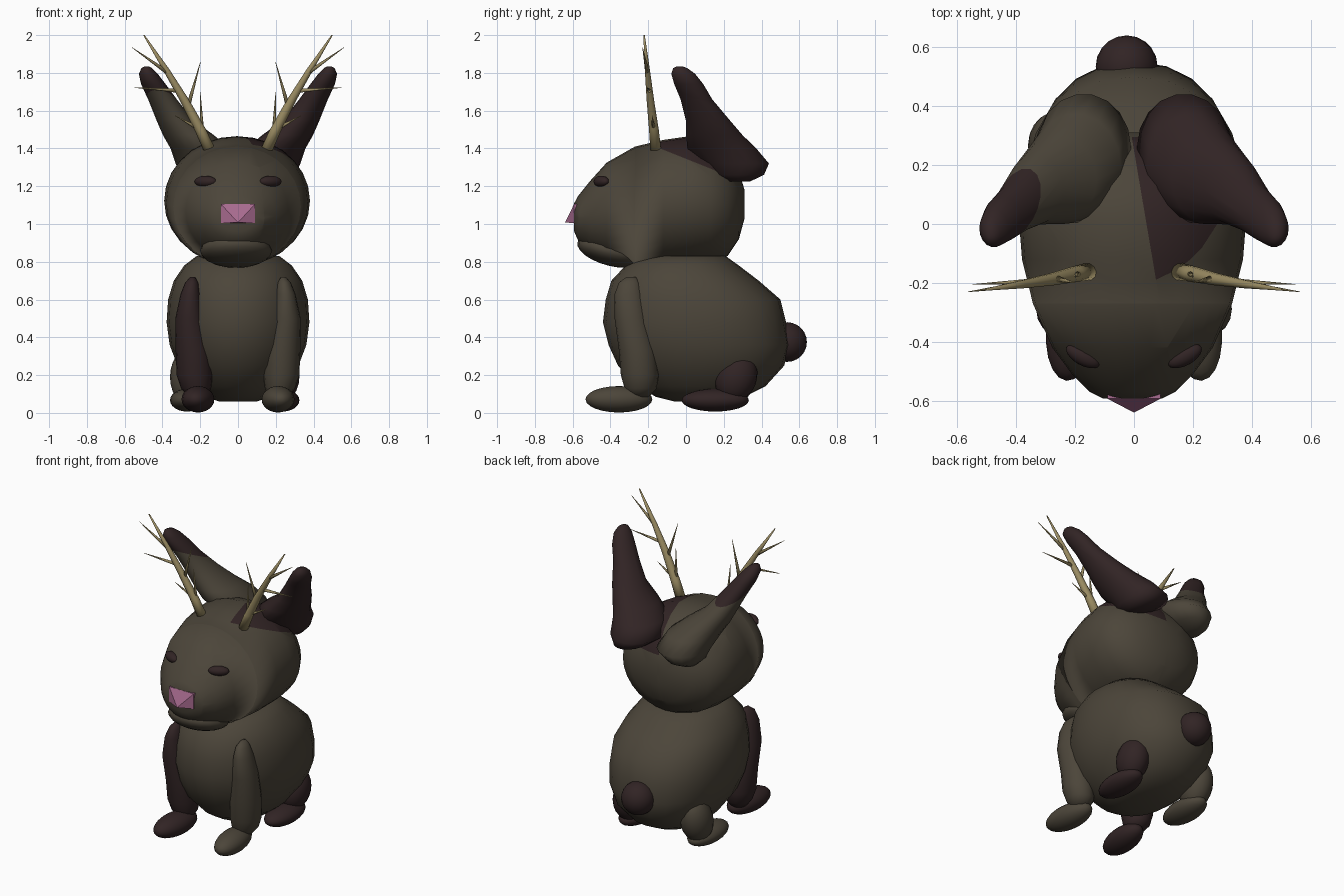
import bpy, bmesh, math
from mathutils import Vector, Matrix, Euler

if "Cube" in bpy.data.objects:
    bpy.data.objects.remove(bpy.data.objects["Cube"])


def material(name, rgb):
    m = bpy.data.materials.new(name)
    m.diffuse_color = (*rgb, 1)
    m.use_nodes = True
    m.node_tree.nodes["Principled BSDF"].inputs["Base Color"].default_value = m.diffuse_color
    return m


OLIVE = material("olive_fur", (0.072, 0.060, 0.042))
DARK = material("dark_fur", (0.031, 0.0175, 0.018))
PINK = material("pink_nose", (0.39, 0.145, 0.275))
HORN = material("tan_antler", (0.33, 0.265, 0.125))


def finish(name, bm, mats, smooth=True):
    bmesh.ops.recalc_face_normals(bm, faces=bm.faces[:])
    me = bpy.data.meshes.new(name)
    bm.to_mesh(me)
    bm.free()
    for m in mats:
        me.materials.append(m)
    for p in me.polygons:
        p.use_smooth = smooth
    ob = bpy.data.objects.new(name, me)
    bpy.context.collection.objects.link(ob)
    return ob


def add_loft(bm, rings, axis="z", n=20, back=1.0):
    """Skin of ellipses: (position on axis, centre a, centre b, radius a, radius b).
    A back value under 1 squares off the +b half."""
    def place(t, a, b):
        return (a, b, t) if axis == "z" else (a, t, b)

    def power(v, e):
        return math.copysign(abs(v) ** e, v)
    loops = []
    for t, ca, cb, ra, rb in rings:
        loop = []
        for i in range(n):
            c, s = math.cos(2 * math.pi * i / n), math.sin(2 * math.pi * i / n)
            e = back if s > 0.01 else 1
            loop.append(bm.verts.new(place(t, ca + ra * power(c, e), cb + rb * power(s, e))))
        loops.append(loop)
    for lo, hi in zip(loops, loops[1:]):
        for i in range(n):
            j = (i + 1) % n
            bm.faces.new((lo[i], lo[j], hi[j], hi[i]))
    for loop, ring in ((loops[0], rings[0]), (loops[-1], rings[-1])):
        pole = bm.verts.new(place(*ring[:3]))
        for i in range(n):
            bm.faces.new((loop[i], loop[(i + 1) % n], pole))


def paint_beyond(bm, planes):
    """Cut along planes (point, normal) and give the faces in front of all of them slot 1."""
    planes = [(Vector(p), Vector(n)) for p, n in planes]
    for p, n in planes:
        bmesh.ops.bisect_plane(bm, geom=bm.verts[:] + bm.edges[:] + bm.faces[:],
                               plane_co=p, plane_no=n)
    for f in bm.faces:
        c = f.calc_center_median()
        f.material_index = int(all((c - p).dot(n) > 0 for p, n in planes))


def loft(name, rings, mats, axis="z", n=20, back=1.0, planes=()):
    bm = bmesh.new()
    add_loft(bm, rings, axis, n, back)
    if planes:
        paint_beyond(bm, planes)
    return finish(name, bm, mats)


def ellipsoid(name, centre, radii, mat, rot=(0, 0, 0)):
    bm = bmesh.new()
    bmesh.ops.create_uvsphere(bm, u_segments=20, v_segments=12, radius=1)
    bm.transform(Matrix.LocRotScale(Vector(centre), Euler(rot), Vector(radii)))
    return finish(name, bm, [mat])


# Body: stacked horizontal ellipses, given as z, front y, back y, half width
body = [(0.06, -0.06, 0.18, 0.10), (0.085, -0.16, 0.31, 0.17), (0.14, -0.25, 0.42, 0.24),
        (0.25, -0.36, 0.52, 0.32), (0.36, -0.41, 0.55, 0.362), (0.48, -0.44, 0.53, 0.378),
        (0.60, -0.425, 0.50, 0.37), (0.70, -0.395, 0.385, 0.34), (0.78, -0.32, 0.28, 0.285),
        (0.83, -0.24, 0.21, 0.22)]
loft("body", [(z, 0, (a + b) / 2, w, (b - a) / 2) for z, a, b, w in body], [OLIVE],
     n=24, back=0.88)

# Head: ellipses along y, given as y, low z, high z, half width; dark patch beside one ear
head = [(-0.592, 0.96, 1.11, 0.10), (-0.57, 0.91, 1.15, 0.145), (-0.51, 0.86, 1.225, 0.205),
        (-0.42, 0.81, 1.325, 0.272), (-0.27, 0.775, 1.41, 0.338), (-0.12, 0.775, 1.445, 0.375),
        (0.02, 0.78, 1.465, 0.386), (0.13, 0.795, 1.43, 0.37), (0.22, 0.83, 1.37, 0.315),
        (0.28, 0.92, 1.28, 0.215), (0.31, 1.03, 1.18, 0.09)]
loft("head", [(y, -0.005, (a + b) / 2, w, (b - a) / 2) for y, a, b, w in head],
     [OLIVE, DARK], "y", 28,
     planes=[((0.0, 0.25, 1.4), (1, 0.17, 0)), ((0, 0, 1.345), (0, 0.4, 1)),
             ((0, -0.27, 1.4), (0, 1, 0))])
ellipsoid("lower_jaw", (-0.01, -0.395, 0.858), (0.19, 0.185, 0.08), OLIVE, (-0.25, 0, 0))

# Nose: flat-sided wedge pointing forward
bm = bmesh.new()
base = [bm.verts.new((x, -0.56, z)) for x, z in
        ((-0.09, 1.005), (0.09, 1.005), (0.09, 1.105), (-0.09, 1.105))]
rim = [bm.verts.new((v.co.x, -0.593, v.co.z)) for v in base]
tip = bm.verts.new((0, -0.64, 1.008))
bm.faces.new(base)
for i in range(4):
    j = (i + 1) % 4
    bm.faces.new((base[i], base[j], rim[j], rim[i]))
    bm.faces.new((rim[i], rim[j], tip))
finish("nose", bm, [PINK], smooth=False)

ellipsoid("tail", (-0.025, 0.535, 0.375), (0.105, 0.105, 0.105), DARK)

# Horizontal sections: z, centre x, centre y, radius x, radius y
FRONT_LEG = [(0.085, 0.215, -0.25, 0.05, 0.055), (0.13, 0.222, -0.24, 0.08, 0.085),
             (0.20, 0.23, -0.245, 0.095, 0.10), (0.33, 0.235, -0.255, 0.095, 0.10),
             (0.50, 0.257, -0.29, 0.075, 0.088), (0.63, 0.252, -0.303, 0.052, 0.075),
             (0.69, 0.245, -0.30, 0.035, 0.055), (0.72, 0.24, -0.29, 0.012, 0.025)]
EAR = [(1.225, 0.22, 0.28, 0.05, 0.06), (1.26, 0.20, 0.27, 0.105, 0.145),
       (1.32, 0.17, 0.26, 0.16, 0.182), (1.40, 0.20, 0.19, 0.157, 0.185),
       (1.47, 0.262, 0.15, 0.135, 0.152), (1.55, 0.335, 0.115, 0.097, 0.118),
       (1.66, 0.40, 0.055, 0.076, 0.085), (1.74, 0.448, 0.015, 0.065, 0.078),
       (1.795, 0.475, -0.015, 0.05, 0.064), (1.825, 0.483, -0.03, 0.028, 0.038),
       (1.835, 0.484, -0.035, 0.01, 0.014)]
BEAM = [(1.39, 0.15, -0.16, 0.033, 0.03), (1.50, 0.20, -0.17, 0.031, 0.027),
        (1.65, 0.28, -0.188, 0.026, 0.021), (1.82, 0.382, -0.205, 0.018, 0.014),
        (2.00, 0.498, -0.222, 0.004, 0.004)]
TINES = [((0.37, -0.204, 1.80), (0.562, -0.23, 1.935)),
         ((0.305, -0.193, 1.705), (0.548, -0.205, 1.722)),
         ((0.265, -0.185, 1.62), (0.198, -0.20, 1.86)),
         ((0.19, -0.168, 1.48), (0.20, -0.18, 1.70)),
         ((0.20, -0.17, 1.50), (0.335, -0.18, 1.575))]


def mirrored(rings, s):
    return [(z, s * cx, cy, rx, ry) for z, cx, cy, rx, ry in rings]


for s, side in ((1, "right"), (-1, "left")):
    fore, hind = (OLIVE, DARK) if s > 0 else (DARK, OLIVE)

    # Legs and paws, with alternating fur colours; the left hind leg stands wider
    loft("front_leg_" + side, mirrored(FRONT_LEG, s), [fore], n=16)
    ellipsoid("front_paw_" + side, (s * 0.212, -0.355, 0.072), (0.086, 0.178, 0.07),
              fore, (0, 0, s * 0.1))
    wide = 0 if s > 0 else 0.035
    ellipsoid("haunch_" + side, (s * (0.23 + wide), 0.265, 0.19), (0.095, 0.11, 0.135 + wide / 2),
              hind, (-0.35, 0, 0))
    ellipsoid("hind_paw_" + side, (s * (0.235 + wide), 0.155, 0.067), (0.09, 0.178, 0.06), hind)

    # Eyes
    ellipsoid("eye_" + side, (s * 0.172, -0.448, 1.225), (0.064, 0.032, 0.03), DARK,
              (0, 0, s * 0.5))

    # Ears: one wholly dark, the other only at the tip
    loft("ear_" + side, mirrored(EAR, s), [DARK if s > 0 else OLIVE, DARK], n=18,
         planes=[((0, 0, 1.687), (0, 0.45, 1))])

    # Antlers: tapered beam with thin tines
    bm = bmesh.new()
    add_loft(bm, mirrored(BEAM, s), n=10)
    for a, b in TINES:
        a, b = (Vector((s * p[0], p[1], p[2])) for p in (a, b))
        d = b - a
        m = Matrix.Translation((a + b) / 2) @ d.to_track_quat("Z", "Y").to_matrix().to_4x4()
        bmesh.ops.create_cone(bm, cap_ends=True, segments=8, radius1=0.012, radius2=0.001,
                              depth=d.length, matrix=m)
    finish("antler_" + side, bm, [HORN])
